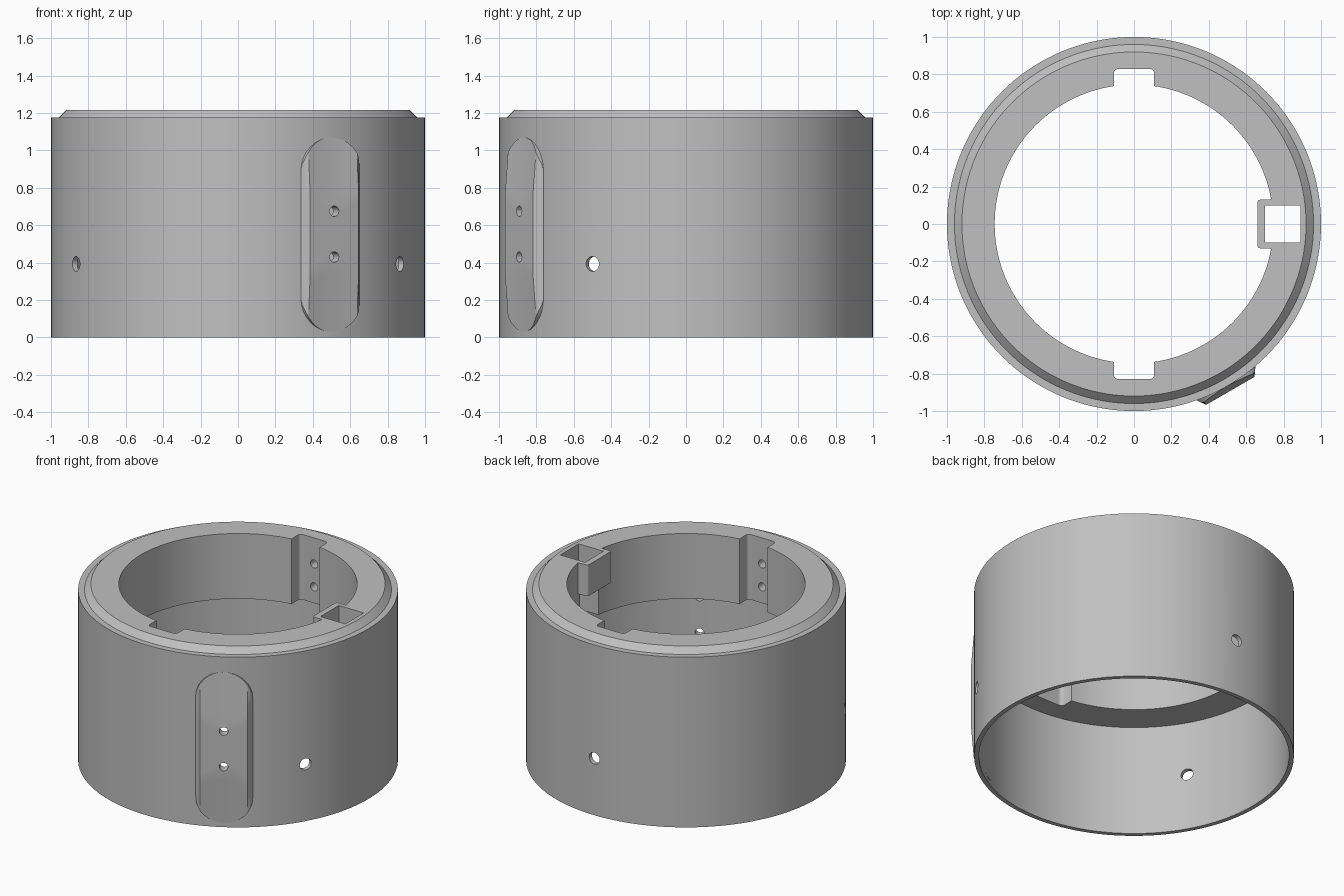
import bpy, bmesh
from math import sin, cos, pi, radians, sqrt
from mathutils import Matrix

if "Cube" in bpy.data.objects:
    bpy.data.objects.remove(bpy.data.objects["Cube"])

grey = bpy.data.materials.new("plain_grey")
grey.use_nodes = True
COLOR = (0.53, 0.53, 0.53, 1)
grey.diffuse_color = COLOR
grey.node_tree.nodes["Principled BSDF"].inputs["Base Color"].default_value = COLOR

TOP = 1.215


def make(name, bm, helper=False):
    bmesh.ops.recalc_face_normals(bm, faces=bm.faces)
    me = bpy.data.meshes.new(name)
    bm.to_mesh(me)
    bm.free()
    ob = bpy.data.objects.new(name, me)
    bpy.context.collection.objects.link(ob)
    me.materials.append(grey)
    ob.hide_render = helper
    return ob


def box(name, x0, x1, y0, y1, z0, z1, round_edges=0):
    bm = bmesh.new()
    bmesh.ops.create_cube(bm, size=1)
    for v in bm.verts:
        v.co.x = x1 if v.co.x > 0 else x0
        v.co.y = y1 if v.co.y > 0 else y0
        v.co.z = z1 if v.co.z > 0 else z0
    if round_edges:
        upright = [e for e in bm.edges if abs(e.verts[0].co.z - e.verts[1].co.z) > 0.01]
        bmesh.ops.bevel(bm, geom=upright, offset=round_edges, segments=4,
                        profile=0.5, affect='EDGES')
    return make(name, bm, True)


def drill(name, angle, z, radius, r0, r1):
    """Radial cylinder between distances r0 and r1 from the axis."""
    bm = bmesh.new()
    bmesh.ops.create_cone(bm, cap_ends=True, segments=24, radius1=radius,
                          radius2=radius, depth=r1 - r0)
    m = (Matrix.Rotation(radians(angle), 4, 'Z')
         @ Matrix.Translation(((r0 + r1) / 2, 0, z))
         @ Matrix.Rotation(pi / 2, 4, 'Y'))
    bmesh.ops.transform(bm, matrix=m, verts=bm.verts)
    return make(name, bm, True)


def boolean(target, tool, operation):
    mod = target.modifiers.new(tool.name, 'BOOLEAN')
    mod.object = tool
    mod.operation = operation
    mod.solver = 'EXACT'
    bpy.context.view_layer.objects.active = target
    bpy.ops.object.modifier_apply(modifier=mod.name)


# Ring body: thin lower skirt, thick upper collar, chamfered lip
profile = [(1, 0), (1, 1.175), (0.96, 1.175), (0.92, TOP),
           (0.745, TOP), (0.745, 0.765), (0.97, 0.765), (0.97, 0)]
SEG = 144
bm = bmesh.new()
rings = [[bm.verts.new((r * cos(2 * pi * i / SEG), r * sin(2 * pi * i / SEG), z))
          for i in range(SEG)] for r, z in profile]
for k, a in enumerate(rings):
    b = rings[(k + 1) % len(rings)]
    for i in range(SEG):
        j = (i + 1) % SEG
        bm.faces.new((a[i], a[j], b[j], b[i]))
body = make("ring_body", bm)

# Raised pad: flat middle, bevelled sides, tapered round ends
HALF, FLAT, FACE = 0.18, 0.15, 1.03
bm = bmesh.new()
bmesh.ops.create_grid(bm, x_segments=16, y_segments=24, size=1)
for v in bm.verts:
    t = HALF * sin(v.co.x * pi / 2)
    s, side = abs(v.co.y), (1 if v.co.y > 0 else -1)
    end = 0.34 + sqrt(max(0, HALF ** 2 - t * t))
    bend = 0.15 + 0.075 * min(1, abs(t) / FLAT) ** 2
    h = bend * 2 * s if s <= 0.5 else bend + (end - bend) * (2 * s - 1)
    n = FACE - 0.081 * max(0, h - bend)
    n = min(n, 0.986 + (HALF - abs(t)) * 1.47)
    v.co = (n, t, 0.55 + side * h)
back = bmesh.ops.extrude_face_region(bm, geom=bm.faces[:], use_keep_orig=True)
for g in back["geom"]:
    if isinstance(g, bmesh.types.BMVert):
        g.co.x = 0.968
bmesh.ops.rotate(bm, verts=bm.verts, matrix=Matrix.Rotation(radians(-60), 3, 'Z'))
pad = make("raised_pad", bm)

# Socket block on the inner wall
helpers = [box("socket_block", 0.66, 0.8, -0.13, 0.13, 1.0, TOP, 0.015)]
boolean(body, helpers[0], 'UNION')

# Openings: square socket, two keyways, blind and through holes
cutters = [box("socket_cut", 0.70, 0.89, -0.1, 0.1, 0.6, 1.4)]
for side in (1, -1):
    y = sorted((0.6 * side, 0.83 * side))
    cutters.append(box("keyway_cut", -0.108, 0.108, y[0], y[1], 0.7, 1.4, 0.025))
    for z in (0.877, 1.035):
        cutters.append(drill("keyway_hole_cut", 90 * side, z, 0.028, 0.78, 0.91))
for angle in (-150, -30, 90):
    cutters.append(drill("side_hole_cut", angle, 0.393, 0.04, 0.9, 1.1))
pad_cutters = [drill("pad_hole_cut", -60, z, 0.028, 0.9, 1.1) for z in (0.43, 0.675)]

for c in cutters + pad_cutters:
    boolean(body, c, 'DIFFERENCE')
for c in pad_cutters:
    boolean(pad, c, 'DIFFERENCE')
for c in helpers + cutters + pad_cutters:
    bpy.data.objects.remove(c)

# Smooth curved walls, keep hard edges
bpy.ops.object.select_all(action='DESELECT')
for ob, angle in ((body, 25), (pad, 14)):
    ob.select_set(True)
    bpy.context.view_layer.objects.active = ob
    bpy.ops.object.shade_smooth_by_angle(angle=radians(angle))
    ob.select_set(False)
